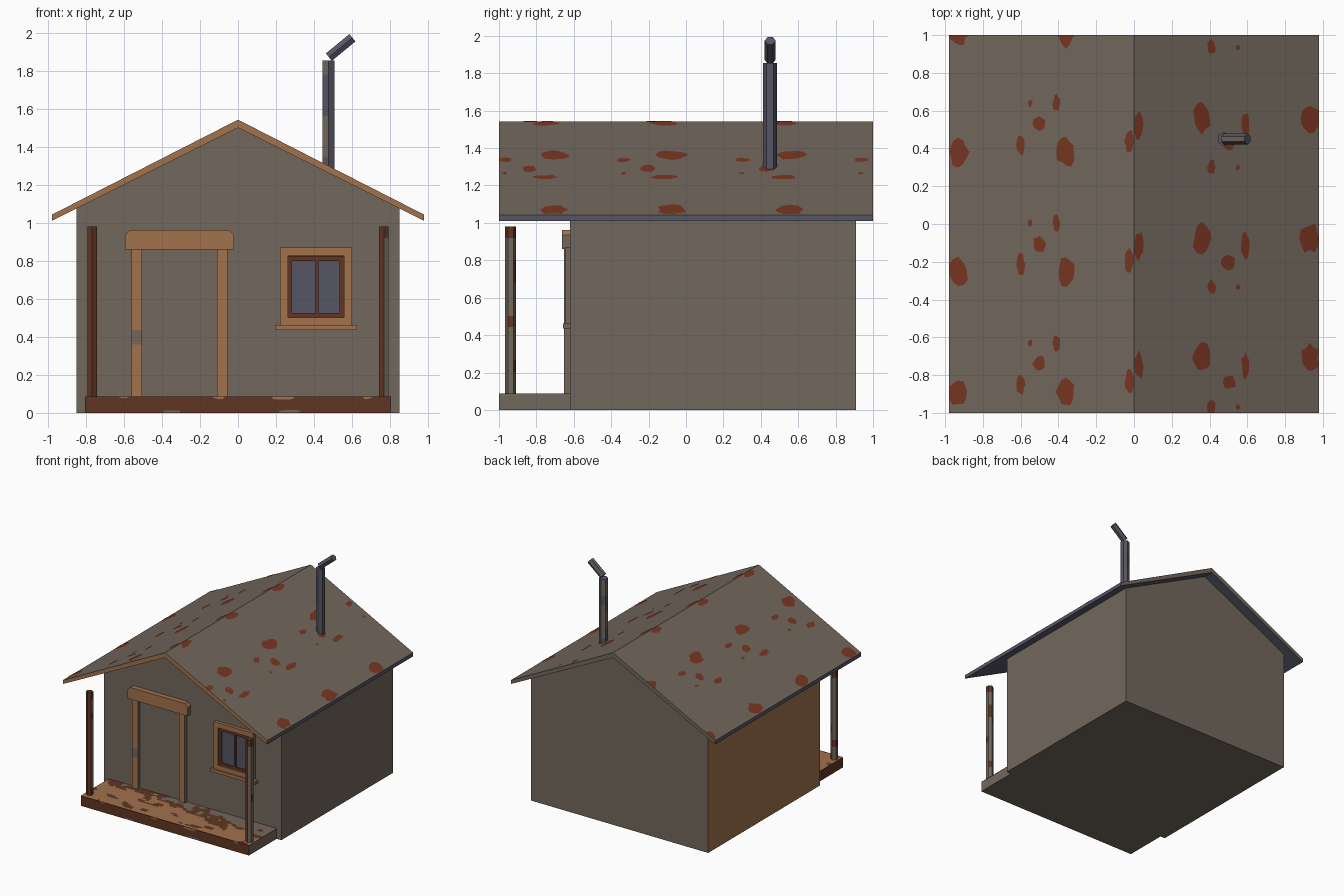
import bpy, bmesh, math, random
from mathutils import Vector as V

if "Cube" in bpy.data.objects:
    bpy.data.objects.remove(bpy.data.objects["Cube"])

random.seed(4)


def mat(name, r, g, b):
    m = bpy.data.materials.new(name)
    m.diffuse_color = (r, g, b, 1)
    m.use_nodes = True
    m.node_tree.nodes["Principled BSDF"].inputs["Base Color"].default_value = m.diffuse_color
    return m


MATS = [mat("weathered_grey", .17, .138, .108), mat("light_wood", .36, .165, .073),
        mat("dark_wood", .115, .036, .016), mat("rust", .19, .037, .016),
        mat("blue_grey_metal", .092, .092, .130)]
GREY, WOOD, DARK, RUST, METAL = range(5)


def finish(name, bm, rule, closed=True):
    """Make an object; rule is a colour index or a function of normal and centre."""
    if closed:
        bmesh.ops.recalc_face_normals(bm, faces=bm.faces)
    bm.normal_update()
    for f in bm.faces:
        f.material_index = rule(f.normal, f.calc_center_median()) if callable(rule) else rule
    me = bpy.data.meshes.new(name)
    bm.to_mesh(me)
    bm.free()
    for m in MATS:
        me.materials.append(m)
    ob = bpy.data.objects.new(name, me)
    bpy.context.collection.objects.link(ob)
    return ob


def loft(bm, rings):
    rs = [[bm.verts.new(p) for p in r] for r in rings]
    n = len(rs[0])
    for a, b in zip(rs, rs[1:]):
        for i in range(n):
            j = (i + 1) % n
            bm.faces.new((a[i], a[j], b[j], b[i]))
    bm.faces.new(rs[0][::-1])
    bm.faces.new(rs[-1])


def add_box(bm, x0, x1, y0, y1, z0, z1, cuts=1):
    loft(bm, [[V((x, y, z0 + (z1 - z0) * k / cuts)) for x, y in
               ((x0, y0), (x1, y0), (x1, y1), (x0, y1))] for k in range(cuts + 1)])


def boxes(name, rule, *dims):
    bm = bmesh.new()
    for d in dims:
        add_box(bm, *d)
    return finish(name, bm, rule)


def profile(name, pts, y0, y1, rule):
    """Extrude an x-z outline along y."""
    bm = bmesh.new()
    loft(bm, [[V((x, y, z)) for x, z in pts] for y in (y0, y1)])
    return finish(name, bm, rule)


def hex_rod(name, a, b, r, cuts, rule):
    a, b = V(a), V(b)
    u = V((0, 1, 0))
    w = (b - a).normalized().cross(u)
    bm = bmesh.new()
    loft(bm, [[a.lerp(b, k / cuts) + r * (u * math.cos(t) + w * math.sin(t))
               for t in (i * math.pi / 3 for i in range(6))] for k in range(cuts + 1)])
    return finish(name, bm, rule)


def noise(a, b):
    return (math.sin(7 * a + 3 * math.sin(11 * b)) + math.sin(23 * b + 2 * math.sin(9 * a))
            + .6 * math.sin(31 * a + 17 * b)) / 2.6


# house body: left wall is bare wood
profile("house_body", [(-.85, 0), (.85, 0), (.85, 1.075), (0, 1.5), (-.85, 1.075)],
        -.62, .91, lambda n, c: WOOD if n.x < -.9 else GREY)


# roof: grey slopes, wooden front edge, metal eaves and underside
def roof_rule(n, c):
    if n.y < -.9:
        return WOOD
    return GREY if n.y > .9 or n.z > .3 else METAL


profile("roof", [(-.98, 1.01), (0, 1.5), (.98, 1.01), (.98, 1.043), (0, 1.543), (-.98, 1.043)],
        -1, 1, roof_rule)


# rust spots, repeated along the roof
def blob(bm, place, cx, cy, w, h):
    ring = []
    for i in range(12):
        t = i * math.pi / 6
        k = random.uniform(.38, .56)
        ring.append(bm.verts.new(place(cx + w * k * math.cos(t), cy + h * k * math.sin(t))))
    return bm.faces.new(ring)


def on_roof(side):
    def place(x, y):
        x = max(.001, min(.978, side * x))
        return V((side * x, max(-.999, min(.999, y)), 1.546 - x * .5 / .98))
    return place


SPOTS = {-1: [(-.93, .38, .11, .15), (-.36, .38, .1, .16), (-.5, .53, .07, .09), (-.41, .64, .04, .09),
              (-.6, .42, .045, .12), (-.55, .64, .025, .04), (-.025, .44, .05, .13)],
         1: [(.025, .52, .05, .15), (.36, .56, .1, .16), (.5, .43, .075, .08), (.59, .52, .045, .14),
             (.41, .3, .045, .08), (.55, .3, .025, .03), (.93, .56, .1, .16)]}
for side, spots in SPOTS.items():
    bm = bmesh.new()
    for x, y, w, h in spots:
        for k in (-3, -2, -1, 0, 1):
            if abs(y + k * .635) < 1 + h * .25:
                blob(bm, on_roof(side), x, y + k * .635, w, h)
    bm.normal_update()
    for f in bm.faces:
        if f.normal.z < 0:
            f.normal_flip()
    finish("rust_spots_left" if side < 0 else "rust_spots_right", bm, RUST, False)

# porch base and its worn boards
boxes("porch_base", lambda n, c: GREY if n.x > .9 or n.z < -.9 or n.y > .9 else DARK,
      (-.805, .805, -1, -.615, 0, .087))


def boards_rule(n, c):
    v = (c.y + 1) / .38 + .35 * c.x + .22 * noise(c.x * 1.6, c.y * 1.5)
    if v > .85:
        return GREY
    return DARK if v > .62 or noise(c.x * 1.3 + 2, c.y * 2) > .5 else WOOD


bm = bmesh.new()
bmesh.ops.create_grid(bm, x_segments=76, y_segments=18, size=1)
for v in bm.verts:
    v.co = V((v.co.x * .805, -.8075 + v.co.y * .1925, .09))
finish("porch_boards", bm, boards_rule, False)


# worn patches on the porch front
def on_front(x, z):
    return V((x, -1.0, max(.001, min(.087, z))))


bm = bmesh.new()
for x, z, w, h in ((-.1, .083, .07, .02), (.24, .08, .12, .025), (.68, .083, .06, .02),
                   (-.6, .085, .06, .015), (-.35, .006, .1, .02), (.27, .006, .12, .02)):
    blob(bm, lambda a, b: on_front(a, b) - V((0, .001, 0)), x, z, w, h)
finish("porch_front_patches", bm, lambda n, c: WOOD if c.z > .04 else GREY, False)

# porch posts
for name, x in (("left_post", -.767), ("right_post", .767)):
    def post_rule(n, c, x=x):
        if c.z > .92 or (n.y < -.1 and (n.x < 0 or x < 0)):
            return DARK
        return DARK if noise(c.z * 3 + x, n.x * .5 + n.y) > .5 else GREY
    hex_rod(name, (x, -.938, .085), (x, -.938, .98), .03, 15, post_rule)


# door surround
def jamb_rule(n, c):
    if n.x > .9:
        return GREY
    return GREY if .36 < c.z < .44 and c.x < -.3 or n.z < -.9 else WOOD


boxes("door_jambs", jamb_rule, (-.56, -.505, -.652, -.615, .087, .865, 20),
      (-.11, -.055, -.652, -.615, .087, .865, 20))
profile("door_lintel", [(-.595, .86), (-.02, .86), (-.02, .935), (-.045, .962), (-.57, .962), (-.595, .935)],
        -.664, -.615, lambda n, c: GREY if n.x > .9 else WOOD)


# window
def border(name, x0, x1, z0, z1, w, y, rule):
    boxes(name, rule, (x0, x0 + w, y, -.615, z0, z1), (x1 - w, x1, y, -.615, z0, z1),
          (x0 + w, x1 - w, y, -.615, z1 - w, z1), (x0 + w, x1 - w, y, -.615, z0, z0 + w))


def trim_rule(n, c):
    return GREY if n.x > .9 else WOOD


border("window_frame", .22, .6, .46, .87, .042, -.648, trim_rule)
boxes("window_sill", trim_rule, (.195, .625, -.658, -.615, .436, .463))
border("window_sash", .26, .56, .5, .825, .025, -.636, DARK)
boxes("window_muntin", DARK, (.407, .423, -.636, -.615, .52, .8))
boxes("window_glass", METAL, (.28, .54, -.627, -.619, .52, .805))

# chimney pipe and tilted cap
hex_rod("chimney_pipe", (.476, .45, 1.27), (.476, .45, 1.855), .037, 8,
        lambda n, c: GREY if n.x < -.3 and noise(c.z * 2, n.y) > -.1 else METAL)
hex_rod("chimney_cap", (.478, .45, 1.872), (.602, .45, 1.974), .029, 1,
        lambda n, c: GREY if n.x < -.6 and n.z > 0 else METAL)
